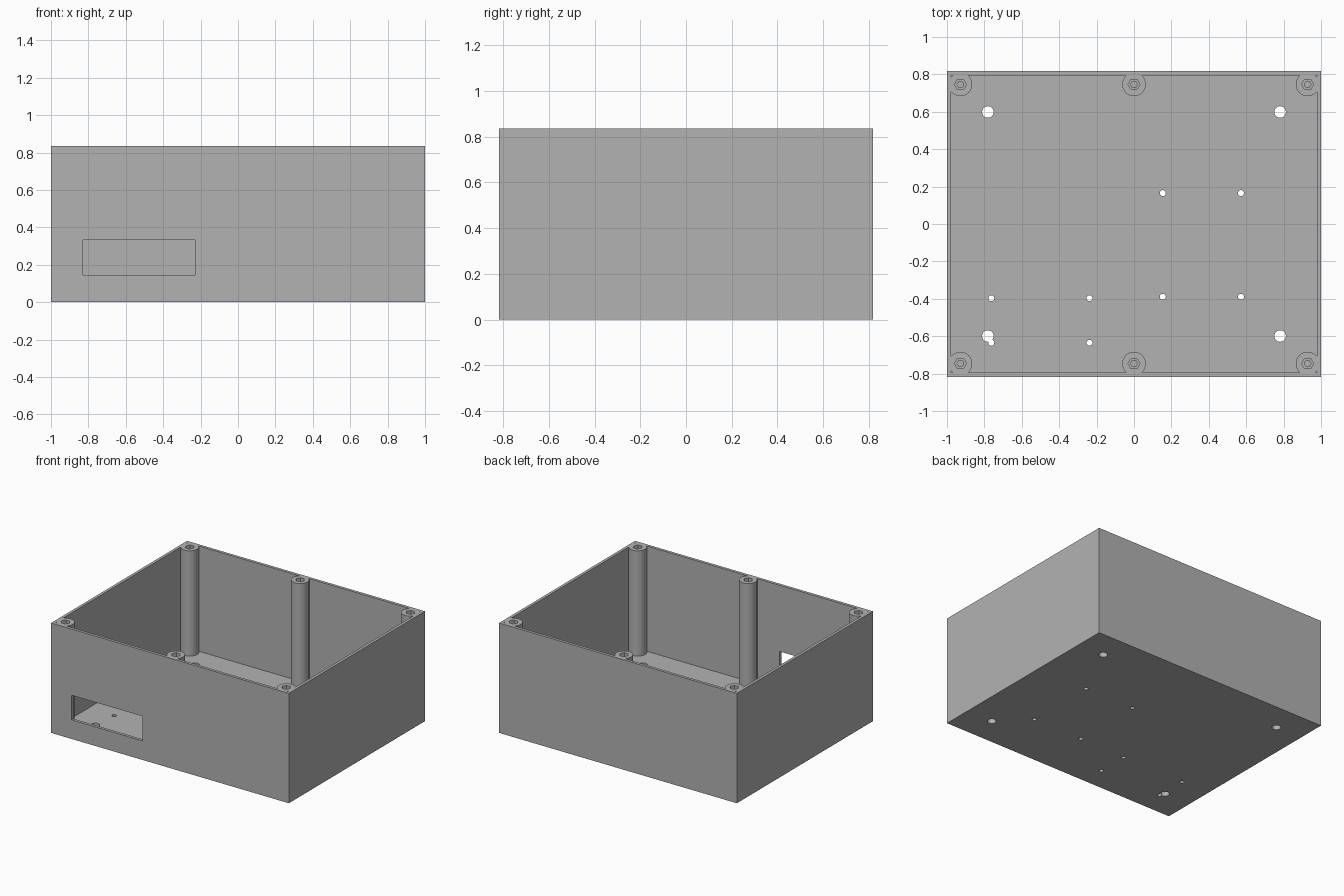
import bpy
import bmesh
from math import cos, sin, pi, radians

if "Cube" in bpy.data.objects:
    bpy.data.objects.remove(bpy.data.objects["Cube"])

# Overall sizes
HX, HY, HEIGHT = 1.0, 0.817, 0.835
WALL, FLOOR = 0.022, 0.035
POST_X, POST_Y, POST_R = 0.928, 0.746, 0.063

grey = bpy.data.materials.new("grey_plastic")
grey.use_nodes = True
colour = (0.448, 0.448, 0.448, 1)
grey.diffuse_color = colour
grey.node_tree.nodes["Principled BSDF"].inputs["Base Color"].default_value = colour


def make_prisms(name, outlines, z0, z1):
    """Extrude each outline from z0 to z1 into one object."""
    bm = bmesh.new()
    for outline in outlines:
        base = bm.faces.new([bm.verts.new((x, y, z0)) for x, y in outline])
        top = bmesh.ops.extrude_face_region(bm, geom=[base], use_keep_orig=True)["geom"]
        for v in top:
            if isinstance(v, bmesh.types.BMVert):
                v.co.z = z1
    bmesh.ops.recalc_face_normals(bm, faces=bm.faces)
    mesh = bpy.data.meshes.new(name)
    bm.to_mesh(mesh)
    bm.free()
    mesh.materials.append(grey)
    obj = bpy.data.objects.new(name, mesh)
    bpy.context.collection.objects.link(obj)
    return obj


def rect(x0, x1, y0, y1):
    return [(x0, y0), (x1, y0), (x1, y1), (x0, y1)]


def ngon(centre, radius, sides):
    return [(centre[0] + radius * cos(2 * pi * i / sides),
             centre[1] + radius * sin(2 * pi * i / sides)) for i in range(sides)]


def combine(target, tool, operation):
    """Apply a boolean with the tool, then discard the tool."""
    mod = target.modifiers.new(tool.name, 'BOOLEAN')
    mod.operation, mod.solver, mod.object = operation, 'EXACT', tool
    bpy.context.view_layer.objects.active = target
    bpy.ops.object.modifier_apply(modifier=mod.name)
    bpy.data.objects.remove(tool)


# Open box
box = make_prisms("enclosure_box", [rect(-HX, HX, -HY, HY)], 0, HEIGHT)
ix, iy = HX - WALL, HY - WALL
combine(box, make_prisms("cavity", [rect(-ix, ix, -iy, iy)], FLOOR, HEIGHT + 0.1), 'DIFFERENCE')

# Screw posts merged into the walls
posts = [(x, y) for x in (-POST_X, 0, POST_X) for y in (-POST_Y, POST_Y)]
combine(box, make_prisms("screw_posts", [ngon(p, POST_R, 40) for p in posts],
                         FLOOR / 2, HEIGHT), 'UNION')

# Hexagonal nut recesses with narrower pilot holes below
for name, radius, depth in (("nut_recess", 0.032, 0.06), ("pilot_hole", 0.018, 0.2)):
    combine(box, make_prisms(name, [ngon(p, radius, 6) for p in posts],
                             HEIGHT - depth, HEIGHT + 0.1), 'DIFFERENCE')

# Connector window in the front wall
combine(box, make_prisms("front_window", [rect(-0.828, -0.23, -HY - 0.1, -HY + 0.06)],
                         0.145, 0.332), 'DIFFERENCE')

# Mounting holes through the floor
large = [(x, y) for x in (-0.781, 0.781) for y in (-0.599, 0.599)]
small = [(x, y) for x in (0.154, 0.572) for y in (-0.389, 0.165)]
small += [(x, y) for x in (-0.763, -0.238) for y in (-0.635, -0.397)]
for name, spots, radius in (("large_holes", large, 0.031), ("small_holes", small, 0.016)):
    combine(box, make_prisms(name, [ngon(p, radius, 24) for p in spots],
                             -0.1, FLOOR + 0.05), 'DIFFERENCE')

# Smooth round posts, crisp edges elsewhere
bpy.ops.object.select_all(action='DESELECT')
box.select_set(True)
bpy.context.view_layer.objects.active = box
bpy.ops.object.shade_smooth_by_angle(angle=radians(30))
